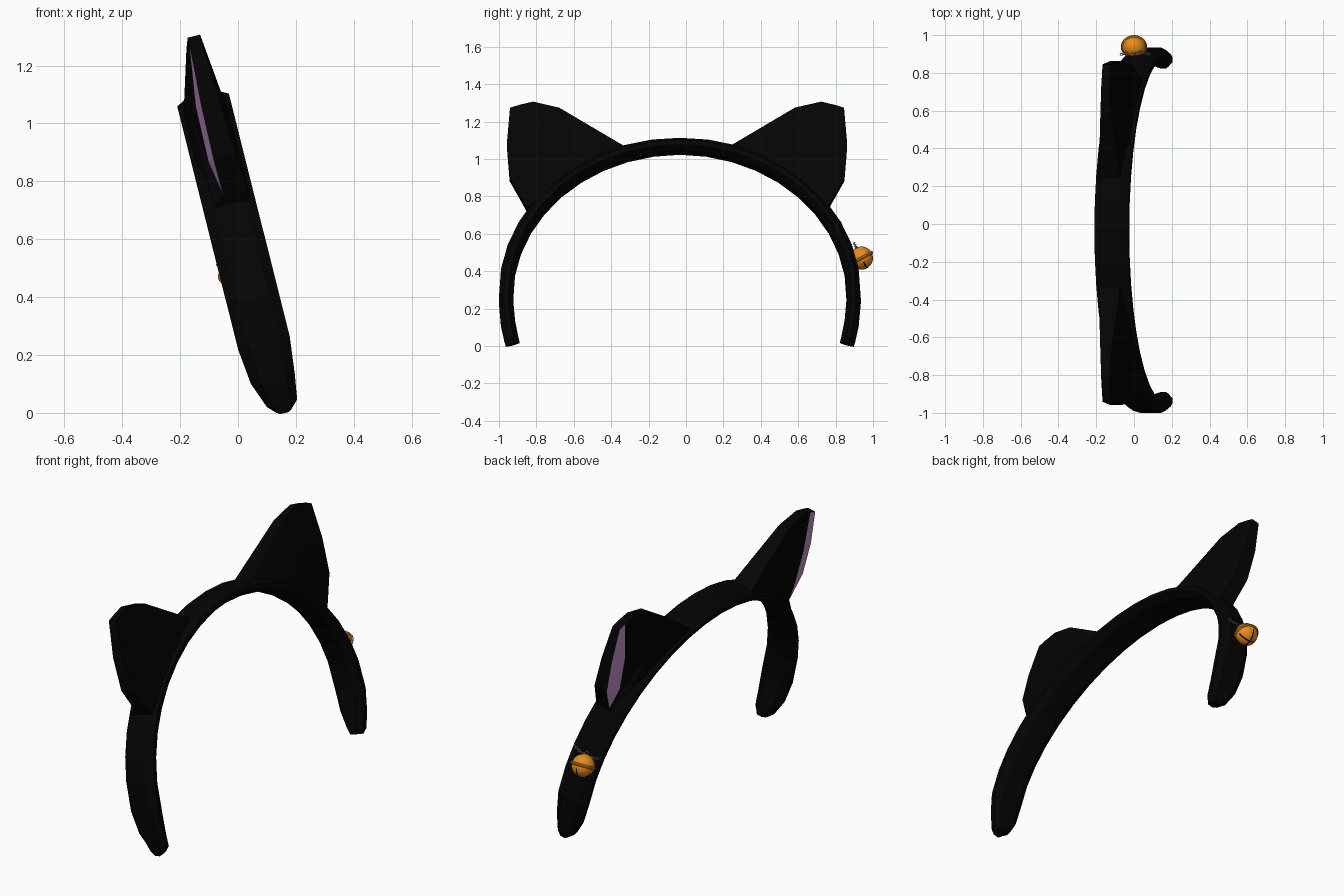
import bpy, bmesh, math
from mathutils import Vector, Matrix

if "Cube" in bpy.data.objects:
    bpy.data.objects.remove(bpy.data.objects["Cube"])


def material(name, rgb):
    m = bpy.data.materials.new(name)
    m.diffuse_color = (*rgb, 1)
    m.use_nodes = True
    m.node_tree.nodes["Principled BSDF"].inputs["Base Color"].default_value = m.diffuse_color
    return m


BLACK = material("black", (0.0012, 0.0012, 0.0012))
PINK = material("dusty purple", (0.58, 0.29, 0.60))
GOLD = material("gold orange", (0.80, 0.26, 0.01))
SILVER = material("silver", (0.75, 0.75, 0.78))

YC = -0.033  # centre of the arch


def place(y, u, w):
    """Tilted frame: u runs up the leaning arch plane, w across the band."""
    return Vector((0.15 - 0.243 * u + 0.97 * w, y, 0.97 * u + 0.243 * w))


def finish(bm, name, mats, smooth=False):
    bmesh.ops.recalc_face_normals(bm, faces=bm.faces)
    me = bpy.data.meshes.new(name)
    bm.to_mesh(me)
    bm.free()
    ob = bpy.data.objects.new(name, me)
    bpy.context.collection.objects.link(ob)
    for m in mats:
        me.materials.append(m)
    if smooth:
        bpy.context.view_layer.objects.active = ob
        ob.select_set(True)
        bpy.ops.object.shade_smooth_by_angle(angle=math.radians(35))
        ob.select_set(False)
    return ob


# ---- headband: chamfered section swept along an elliptical arch
def arch(t):
    c = math.cos(t)
    if math.sin(t) < 0:
        c = math.copysign(abs(c) ** 0.7, c)
    return Vector((YC + 0.93 * c, 0.278 + 0.823 * math.sin(t)))


def headband():
    bm = bmesh.new()
    ends = [(0.007, 0.026), (0.035, 0.054), (0.125, 0.078), (0.25, 0.092)]
    half = [(math.asin((u - 0.278) / 0.823), hw) for u, hw in ends]
    half += [(math.pi / 2 * k / 10, 0.092) for k in range(1, 11)]
    path = half + [(math.pi - t, hw) for t, hw in reversed(half[:-1])]
    rings = []
    for t, hw in path:
        p = arch(t)
        d = arch(t + 1e-3) - arch(t - 1e-3)
        n = Vector((d.y, -d.x)).normalized()
        shift = 0.01 if hw < 0.06 else 0
        th = 0.033 + 0.005 * abs(math.cos(t))  # a little thicker at the sides
        sec = [(-1, -.013), (-.6, -th), (.6, -th), (1, -.013),
               (1, .013), (.6, th), (-.6, th), (-1, .013)]
        rings.append([bm.verts.new(place(p.x + n.x * h, p.y + n.y * h, w * hw + shift))
                      for w, h in sec])
    for a, b in zip(rings, rings[1:]):
        for i in range(8):
            j = (i + 1) % 8
            bm.faces.new((a[i], a[j], b[j], b[i]))
    bm.faces.new(rings[0])
    bm.faces.new(rings[-1])
    finish(bm, "headband", [BLACK])


# ---- ears: wedge bodies with a coloured strip along the outer edge
def ear(side, name):
    # outline: distance from centre, height, front w, back w
    outline = [(.28, 1.09, -.075, .045), (.63, 1.302, -.012, .048), (.77, 1.336, .001, .045),
               (.845, 1.318, .001, .045), (.893, 1.302, .0, .045), (.91, 1.10, -.010, .055),
               (.895, .912, -.014, .065), (.82, .775, -.012, .074), (.80, .745, -.05, .076),
               (.60, .90, -.080, .080), (.45, 1.00, -.080, .070)]
    bm = bmesh.new()

    def vert(a, u, w):
        return bm.verts.new(place(-0.048 + side * a, u, w))

    f = [vert(a, u, w) for a, u, w, _ in outline]
    b = [vert(a, u, w) for a, u, _, w in outline]
    upper, lower = vert(.815, 1.10, -.030), vert(.80, .90, -.034)
    hump, back = vert(.60, 1.08, -.050), vert(.62, 1.08, .072)
    n = len(outline)
    for i in range(n):
        j = (i + 1) % n
        bm.faces.new((f[i], f[j], b[j], b[i]))
        bm.faces.new((b[i], b[j], back))
    loop = f[:4] + [upper, lower] + f[7:]
    for i in range(len(loop)):
        bm.faces.new((loop[i], loop[(i + 1) % len(loop)], hump))
    for face in ((f[3], f[4], f[5], upper), (upper, f[5], f[6], lower), (lower, f[6], f[7])):
        bm.faces.new(face).material_index = 1
    finish(bm, name, [BLACK, PINK])


def ring(bm, major, minor, mat, seg=12, sides=6):
    rows = []
    for i in range(seg):
        a = 2 * math.pi * i / seg
        row = []
        for k in range(sides):
            c = 2 * math.pi * k / sides
            r = major + minor * math.cos(c)
            row.append(bm.verts.new(mat @ Vector((r * math.cos(a), r * math.sin(a), minor * math.sin(c)))))
        rows.append(row)
    for i in range(seg):
        p, q = rows[i], rows[(i + 1) % seg]
        for k in range(sides):
            m = (k + 1) % sides
            bm.faces.new((p[k], q[k], q[m], p[m]))


# ---- bell: sphere with crossed dark slots, a rim and a hanging loop
def bell():
    pose = Matrix.Translation((0, 0.938, 0.470)) @ Matrix.Rotation(0.5, 4, 'X')
    bm = bmesh.new()
    bmesh.ops.create_uvsphere(bm, u_segments=24, v_segments=16, radius=0.062)
    for axis in ((1, 0, 0), (0, 1, 0)):
        for d in (-0.004, 0.004):
            bmesh.ops.bisect_plane(bm, geom=bm.verts[:] + bm.edges[:] + bm.faces[:],
                                   plane_co=Vector(axis) * d, plane_no=axis)
    for face in bm.faces:
        c = face.calc_center_median()
        if c.z < -0.026 and min(abs(c.x), abs(c.y)) < 0.004:
            face.material_index = 1
    bm.transform(pose)
    finish(bm, "bell", [GOLD, BLACK], True)
    bm = bmesh.new()
    ring(bm, 0.062, 0.008, pose, 28, 8)
    finish(bm, "bell_rim", [GOLD], True)
    bm = bmesh.new()
    ring(bm, 0.010, 0.003, pose @ Matrix.Translation((0, 0, 0.066)) @ Matrix.Rotation(math.pi / 2, 4, 'X'))
    finish(bm, "bell_loop", [GOLD], True)


# ---- fine chain draped across the band above the bell
def chain():
    bm = bmesh.new()
    count = 13
    for i in range(count):
        s = -1 + 2 * i / (count - 1)
        pos = place(0.912 - 0.014 * s * s, 0.540 + 0.010 * s * s, 0.076 * s - 0.010)
        rot = Matrix.Rotation(-0.245, 4, 'Y') @ Matrix.Rotation(math.pi / 4 + (i % 2) * math.pi / 2, 4, 'X')
        ring(bm, 0.0075, 0.0022, Matrix.Translation(pos) @ rot, 8, 5)
    finish(bm, "bell_chain", [SILVER])


headband()
ear(-1, "ear_near")
ear(1, "ear_far")
bell()
chain()
